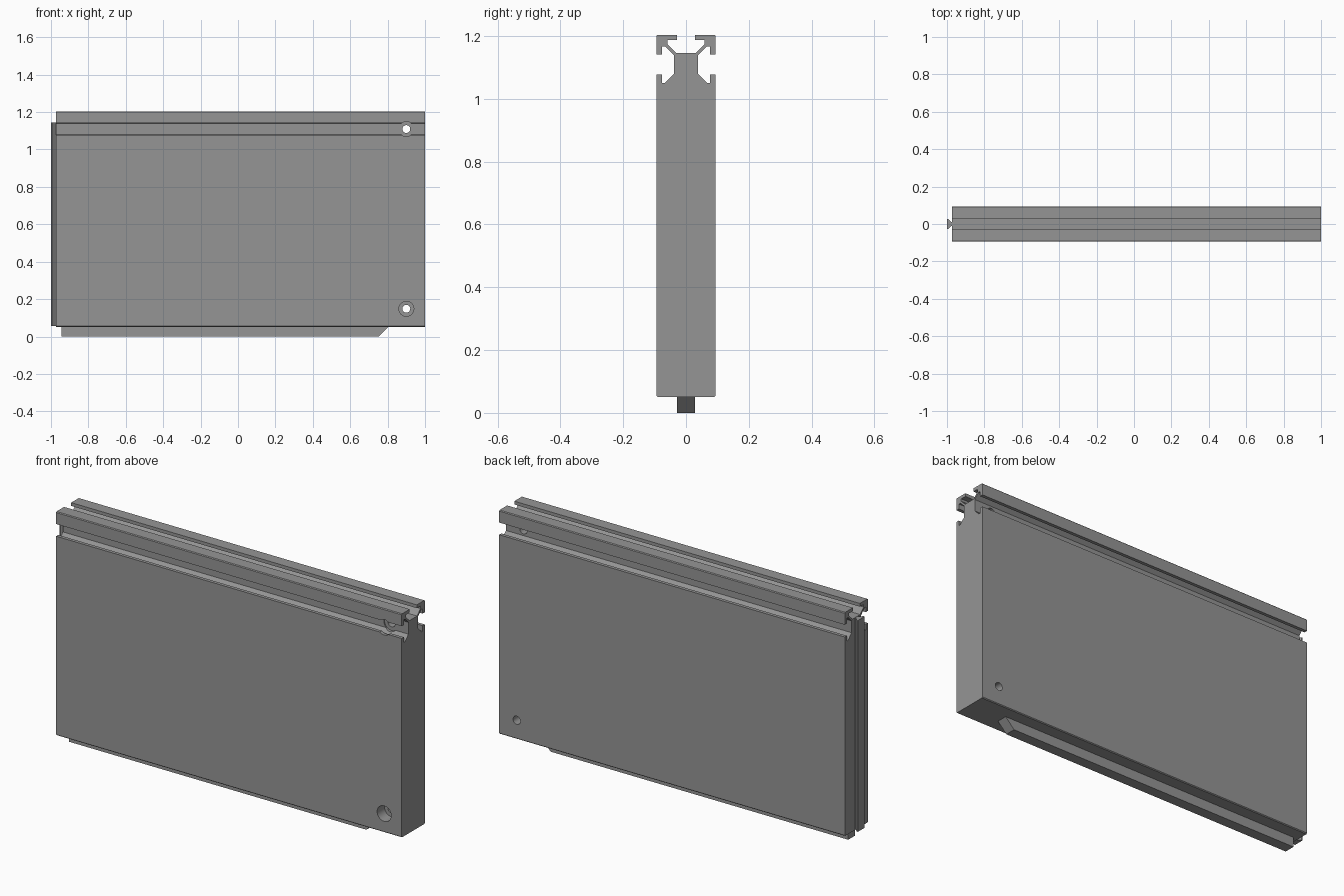
import bpy, bmesh, math
from mathutils import Matrix, Vector

if "Cube" in bpy.data.objects:
    bpy.data.objects.remove(bpy.data.objects["Cube"])

grey = bpy.data.materials.new("panel grey")
grey.diffuse_color = (0.30, 0.30, 0.30, 1)
grey.use_nodes = True
grey.node_tree.nodes["Principled BSDF"].inputs["Base Color"].default_value = grey.diffuse_color


def extrude(name, points, to_3d, depth):
    """Solid made by extruding a 2D outline along a depth vector."""
    bm = bmesh.new()
    face = bm.faces.new([bm.verts.new(to_3d(*p)) for p in points])
    res = bmesh.ops.extrude_face_region(bm, geom=[face])
    verts = [v for v in res["geom"] if isinstance(v, bmesh.types.BMVert)]
    bmesh.ops.translate(bm, verts=verts, vec=Vector(depth))
    bmesh.ops.recalc_face_normals(bm, faces=bm.faces)
    me = bpy.data.meshes.new(name)
    bm.to_mesh(me)
    bm.free()
    me.materials.append(grey)
    ob = bpy.data.objects.new(name, me)
    bpy.context.collection.objects.link(ob)
    return ob


def cut_hole(target, x, z, radius, y0, y1):
    """Round hole along y, from y0 to y1."""
    ring = [(x + radius * math.cos(2 * math.pi * i / 32),
             z + radius * math.sin(2 * math.pi * i / 32)) for i in range(32)]
    cutter = extrude("hole_cutter", ring, lambda a, b: (a, y0, b), (0, y1 - y0, 0))
    cutter.hide_render = True
    mod = target.modifiers.new("hole", 'BOOLEAN')
    mod.operation, mod.solver, mod.object = 'DIFFERENCE', 'EXACT', cutter
    bpy.context.view_layer.objects.active = target
    bpy.ops.object.modifier_apply(modifier=mod.name)
    bpy.data.objects.remove(cutter)


# Panel body: half cross-section (y, z), with side slot and top slot, mirrored
W, TOP, BOT, C = 0.0945, 1.204, 0.051, 0.004
half = [
    (W - C, BOT), (W, BOT + C),
    (W, 1.078), (0.077, 1.078), (0.077, 1.050), (0.068, 1.050),   # lower lip
    (0.039, 1.079), (0.039, 1.140),                              # neck
    (0.066, 1.167), (0.077, 1.167), (0.077, 1.141), (W, 1.141),   # upper lip
    (W, TOP - C), (W - C, TOP),
    (0.029, TOP), (0.029, 1.187), (0.059, 1.187), (0.059, 1.174), # top slot
    (0.031, 1.146),
]
section = half + [(-y, z) for y, z in reversed(half)]
body = extrude("panel_body", section, lambda y, z: (-0.972, y, z), (1.972, 0, 0))

# Screw holes: narrow through hole with a wide counterbore on the front
for z in (1.109, 0.148):
    cut_hole(body, 0.9, z, 0.04, -0.2, -0.034)
    cut_hole(body, 0.9, z, 0.021, -0.2, 0.2)

# Dovetail tongue on the left end
dovetail = [(-1.0, -0.027), (-0.994, -0.027), (-0.974, -0.009), (-0.968, -0.009),
            (-0.968, 0.009), (-0.974, 0.009), (-0.994, 0.027), (-1.0, 0.027)]
extrude("end_tongue", dovetail, lambda x, y: (x, y, 0.055), (0, 0, 1.09))

# Bottom rib with a sloped right end
rib = [(-0.945, 0), (0.752, 0), (0.805, 0.053), (-0.945, 0.053)]
extrude("bottom_rib", rib, lambda x, z: (x, -0.028, z), (0, 0.056, 0))

# Round hole walls stay smooth, all other edges sharp
bpy.ops.object.select_all(action='DESELECT')
body.select_set(True)
bpy.context.view_layer.objects.active = body
bpy.ops.object.shade_smooth_by_angle(angle=math.radians(30))
